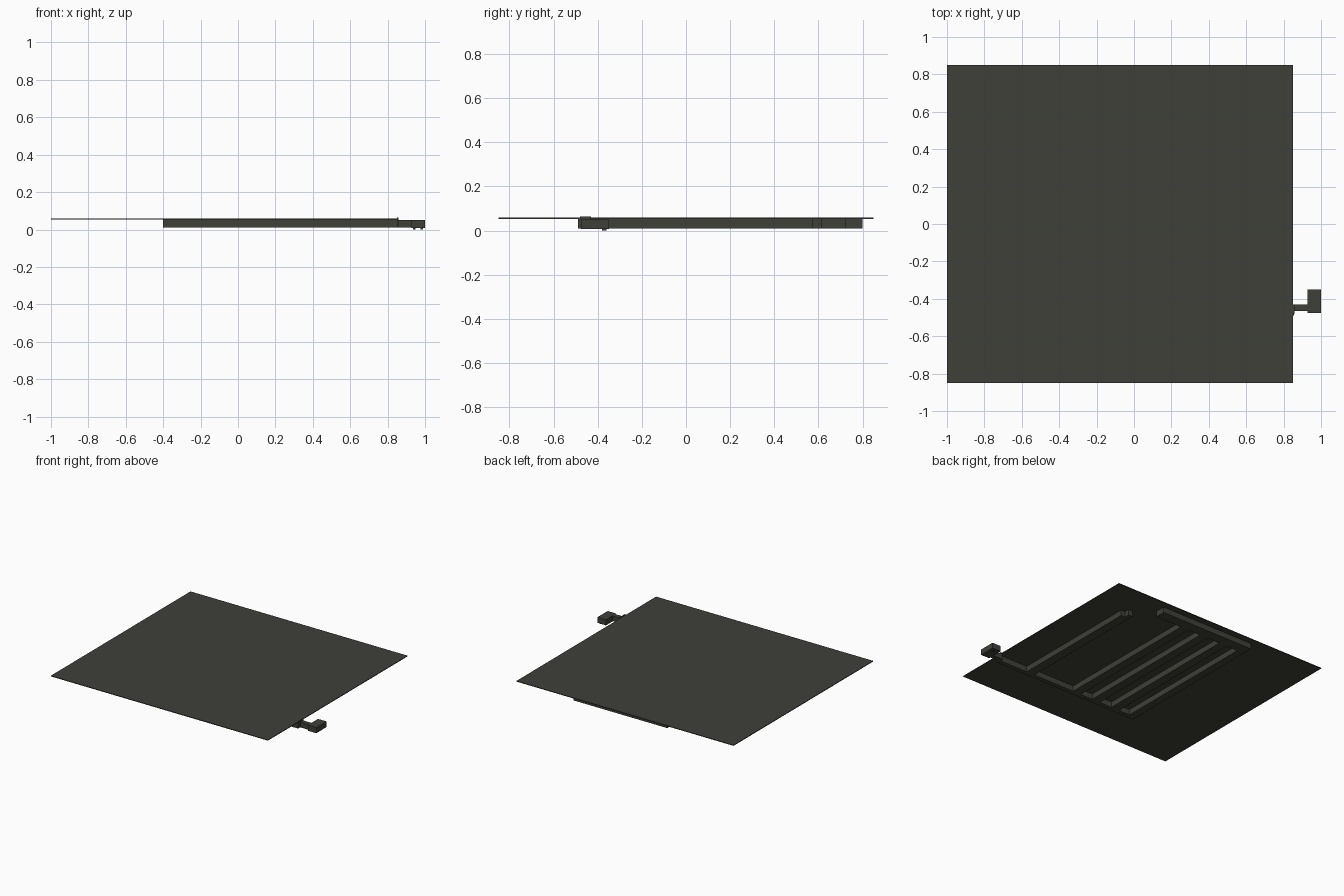
import bpy, bmesh

if "Cube" in bpy.data.objects:
    bpy.data.objects.remove(bpy.data.objects["Cube"])

mat = bpy.data.materials.new("dark_olive_grey")
mat.diffuse_color = (0.05, 0.05, 0.041, 1)
mat.use_nodes = True
mat.node_tree.nodes["Principled BSDF"].inputs["Base Color"].default_value = mat.diffuse_color


def add_boxes(name, boxes):
    """One object made of boxes (x0, x1, y0, y1, z0, z1)."""
    bm = bmesh.new()
    for x0, x1, y0, y1, z0, z1 in boxes:
        vs = bmesh.ops.create_cube(bm, size=1)["verts"]
        for v in vs:
            v.co = (x1 if v.co.x > 0 else x0,
                    y1 if v.co.y > 0 else y0,
                    z1 if v.co.z > 0 else z0)
    me = bpy.data.meshes.new(name)
    bm.to_mesh(me)
    bm.free()
    me.materials.append(mat)
    ob = bpy.data.objects.new(name, me)
    bpy.context.collection.objects.link(ob)
    return ob


LOW, HIGH = 0.01, 0.053

# Thin square cover plate
add_boxes("cover_plate", [(-1, 0.85, -0.85, 0.85, 0.053, 0.058)])

# Long rail at the front and shorter rail at the back
add_boxes("front_rail", [(-0.4, 0.855, -0.49, -0.455, LOW, HIGH)])
add_boxes("back_rail", [(-0.4, 0.4, 0.72, 0.80, LOW, HIGH)])

# Parallel bars joining the two rails
for i, x in enumerate((0.175, 0.0, -0.175, -0.34)):
    add_boxes(f"cross_bar_{i + 1}",
              [(max(x - 0.068, -0.4), x, -0.456, 0.721, LOW, HIGH)])

# Free-ended bar with a small step at its tip
add_boxes("free_bar", [(0.53, 0.6, -0.456, 0.575, LOW, HIGH),
                       (0.53, 0.565, 0.574, 0.615, LOW, HIGH)])

# Entry arm with a raised collar at the plate edge
add_boxes("entry_arm", [(0.84, 0.94, -0.465, -0.43, LOW, 0.05)])
add_boxes("arm_collar", [(0.85, 0.857, -0.48, -0.43, LOW, 0.063)])

# End block with two tiny feet
add_boxes("end_block", [(0.927, 1.0, -0.475, -0.35, 0.007, 0.05)])
add_boxes("block_feet", [(0.935, 0.95, -0.38, -0.36, 0, 0.008),
                         (0.975, 0.99, -0.38, -0.36, 0, 0.008)])
